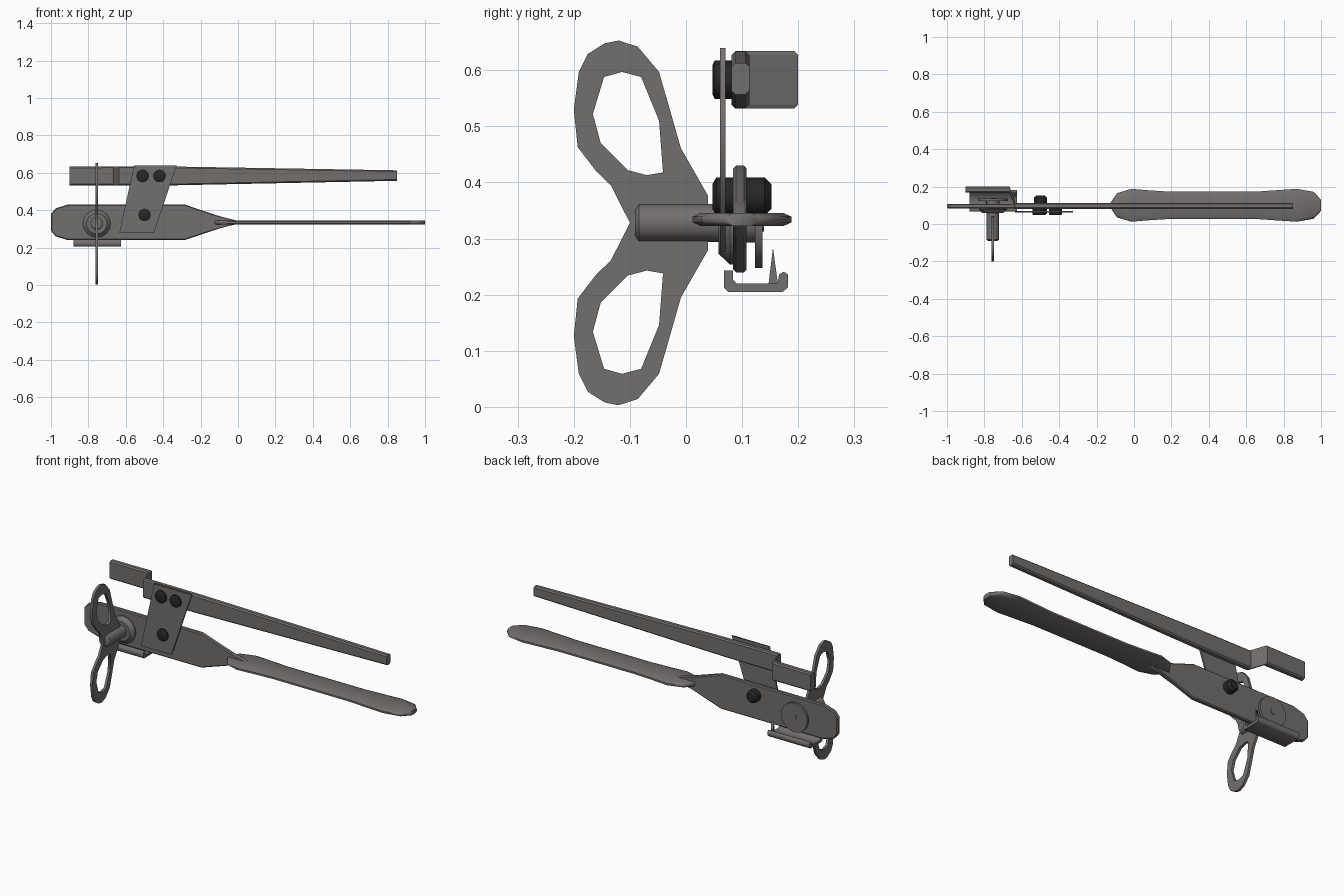
import bpy, bmesh, math

if "Cube" in bpy.data.objects:
    bpy.data.objects.remove(bpy.data.objects["Cube"])


def material(name, rgb):
    m = bpy.data.materials.new(name)
    m.diffuse_color = (*rgb, 1)
    m.use_nodes = True
    m.node_tree.nodes["Principled BSDF"].inputs["Base Color"].default_value = m.diffuse_color
    return m


STEEL = material("steel grey", (0.17, 0.16, 0.155))
BLACK = material("rivet black", (0.02, 0.02, 0.02))


def finish(ob, mat, angle=None):
    ob.data.materials.clear()
    ob.data.materials.append(mat)
    bpy.ops.object.select_all(action='DESELECT')
    ob.select_set(True)
    bpy.context.view_layer.objects.active = ob
    if angle:
        bpy.ops.object.shade_smooth_by_angle(angle=math.radians(angle))
    return ob


def plate(name, loops, plane, lo, hi, bevel=0):
    """Flat plate from an outline plus holes, lying in the XZ or YZ plane."""
    cu = bpy.data.curves.new(name, 'CURVE')
    cu.dimensions, cu.fill_mode = '2D', 'BOTH'
    cu.extrude = (hi - lo) / 2
    for pts in loops:
        s = cu.splines.new('POLY')
        s.points.add(len(pts) - 1)
        for p, (a, b) in zip(s.points, pts):
            p.co = (a, b, 0, 1)
        s.use_cyclic_u = True
    ob = bpy.data.objects.new(name, cu)
    bpy.context.collection.objects.link(ob)
    mid = (lo + hi) / 2
    if plane == 'XZ':
        ob.rotation_euler = (math.pi / 2, 0, 0)
        ob.location.y = mid
    else:
        ob.rotation_euler = (math.pi / 2, 0, math.pi / 2)
        ob.location.x = mid
    finish(ob, STEEL)
    bpy.ops.object.convert(target='MESH')
    ob = bpy.context.object
    bm = bmesh.new()
    bm.from_mesh(ob.data)
    bmesh.ops.remove_doubles(bm, verts=bm.verts, dist=1e-5)
    bmesh.ops.recalc_face_normals(bm, faces=bm.faces)
    bm.to_mesh(ob.data)
    bm.free()
    ob.name = name
    if bevel:
        mod = ob.modifiers.new("edge", 'BEVEL')
        mod.width, mod.segments = bevel, 1
        mod.limit_method, mod.angle_limit = 'ANGLE', math.radians(60)
    return ob


def skin(name, rings, mat, angle=None):
    """Join equal rings of points and cap both ends."""
    bm = bmesh.new()
    vs = [[bm.verts.new(p) for p in r] for r in rings]
    n = len(rings[0])
    for a, b in zip(vs, vs[1:]):
        for i in range(n):
            j = (i + 1) % n
            bm.faces.new((a[i], a[j], b[j], b[i]))
    bm.faces.new(vs[0])
    bm.faces.new(vs[-1][::-1])
    bmesh.ops.recalc_face_normals(bm, faces=bm.faces)
    me = bpy.data.meshes.new(name)
    bm.to_mesh(me)
    bm.free()
    ob = bpy.data.objects.new(name, me)
    bpy.context.collection.objects.link(ob)
    return finish(ob, mat, angle)


def turned(name, x, z, profile, mat=STEEL, n=16):
    """Round part along y from (radius, y) pairs."""
    rings = [[(x + r * math.cos(2 * math.pi * i / n), y,
               z + r * math.sin(2 * math.pi * i / n)) for i in range(n)]
             for r, y in profile]
    return skin(name, rings, mat, 35)


def bar(name, sections, cy, cz, angle=None):
    """Chamfered bar along x; sections are (x, y, z, half_y, half_z)."""
    rings = []
    for x, y, z, hy, hz in sections:
        a, b = max(hy - cy, hy * .3), max(hz - cz, hz * .3)
        rings.append([(x, y + u, z + v) for u, v in (
            (hy, -b), (hy, b), (a, hz), (-a, hz),
            (-hy, b), (-hy, -b), (-a, -hz), (a, -hz))])
    return skin(name, rings, STEEL, angle)


# Body plate, tapering into the lower handle
ZC = 0.335
half = [(-1, .045), (-.975, .075), (-.91, .095), (-.285, .095),
        (-.175, .058), (-.09, .03), (0, .008)]
outline = [(x, ZC + h) for x, h in half] + [(x, ZC - h) for x, h in half[::-1]]
plate("body_plate", [outline], 'XZ', .084, .108, .005)

# Lower handle, a flat grip lying on its side
grip = [(-.13, .008), (-.09, .065), (-.015, .088), (.08, .08), (.19, .073),
        (.65, .073), (.87, .088), (.96, .072), (1.0, .03)]
bar("lower_handle", [(x, .1, .334, w, .012) for x, w in grip], .015, .007, 60)

# Upper handle with a sideways step near the front
bar("upper_handle", [(-.9, .184, .583, .016, .05), (-.665, .184, .583, .016, .051),
                     (-.635, .097, .583, .016, .051), (-.33, .097, .583, .016, .05),
                     (.85, .097, .585, .016, .028)], .007, .007)

# Link plate between the handles
plate("link_plate", [[(-.555, .64), (-.327, .64), (-.45, .277), (-.635, .277)]],
      'XZ', .061, .07)

# Rivets
for i, x in enumerate((-.51, -.42)):
    turned("upper_rivet_%d" % (i + 1), x, .583,
           [(.026, .047), (.034, .051), (.034, .082)], BLACK, 12)
turned("pivot_rivet", -.5, .375,
       [(.022, .047), (.034, .054), (.034, .14), (.022, .152)], BLACK, 12)

# Turning key with two looped wings
KX, KZ = -.755, .328
wing = [(-.134, .067), (-.16, .092), (-.193, .135), (-.2, .202), (-.191, .269),
        (-.175, .301), (-.145, .32), (-.12, .325), (-.086, .314), (-.048, .269),
        (-.009, .133), (.039, .049)]
hole = [(-.114, .269), (-.08, .26), (-.048, .182), (-.041, .09), (-.07, .085),
        (-.104, .094), (-.152, .142), (-.166, .194), (-.146, .26)]
edge = ([(-.1, KZ)] + [(y, KZ + h) for y, h in wing]
        + [(y, KZ - h) for y, h in wing[::-1]])
plate("turning_key", [edge] + [[(y, KZ + s * h) for y, h in hole] for s in (1, -1)],
      'YZ', KX - .007, KX + .007)

# Key shaft, collar and drive wheel
turned("key_shaft", KX, KZ, [(.024, -.091), (.034, -.084), (.034, .1)])
turned("collar", KX, KZ, [(.05, .058), (.055, .058), (.074, .078), (.074, .088)])
turned("drive_wheel", KX, KZ, [(.08, .123), (.08, .136)], n=20)
turned("wheel_axle", KX, KZ, [(.035, .1), (.035, .124)])
turned("axle_end", KX, KZ, [(.016, .13), (.016, .139)], n=10)

# Rim guide channel under the body, with its piercing spike
channel = [(.068, .243), (.068, .212), (.075, .205), (.172, .205), (.182, .213),
           (.182, .236), (.174, .241), (.166, .236), (.163, .22), (.09, .22),
           (.084, .226), (.084, .243)]
plate("rim_guide", [channel], 'YZ', -.88, -.625)
plate("piercing_spike", [[(.147, .218), (.164, .218), (.155, .284)]],
      'YZ', -.645, -.63)
